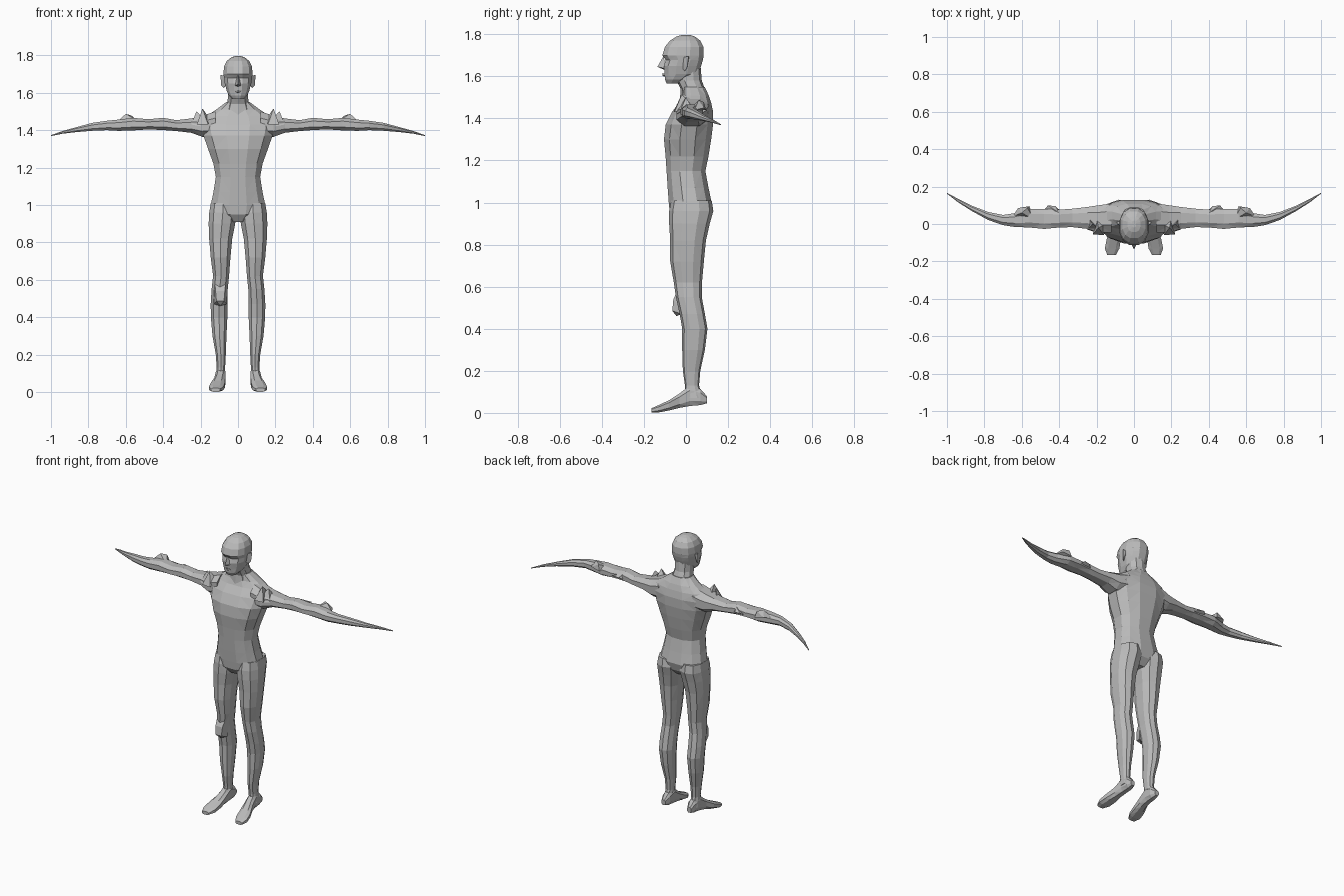
import bpy, bmesh, math
from mathutils import Vector, Matrix

grey = bpy.data.materials.new("plain_grey")
grey.diffuse_color = (0.5, 0.5, 0.5, 1)


def finish(name, bm, mirror=False):
    bmesh.ops.recalc_face_normals(bm, faces=bm.faces)
    bmesh.ops.triangulate(bm, faces=bm.faces)
    me = bpy.data.meshes.new(name)
    bm.to_mesh(me)
    bm.free()
    me.materials.append(grey)
    ob = bpy.data.objects.new(name, me)
    bpy.context.collection.objects.link(ob)
    if mirror:
        ob.modifiers.new("mirror", 'MIRROR').use_mirror_merge = False
    return ob


def loft(name, axis, rings, n=10, power=0.85, mirror=False):
    """Skin rings of (position, a_min, a_max, b_min, b_max) along an axis."""
    bm = bmesh.new()
    loops = []
    for p, a0, a1, b0, b1 in rings:
        loop = []
        for i in range(n):
            t = 2 * math.pi * (i + 0.5) / n
            c, s = math.cos(t), math.sin(t)
            c = math.copysign(abs(c) ** power, c)
            s = math.copysign(abs(s) ** power, s)
            a = (a0 + a1) / 2 + (a1 - a0) / 2 * c
            b = (b0 + b1) / 2 + (b1 - b0) / 2 * s
            co = {'x': (p, a, b), 'y': (a, p, b), 'z': (a, b, p)}[axis]
            loop.append(bm.verts.new(co))
        loops.append(loop)
    for l0, l1 in zip(loops, loops[1:]):
        for i in range(n):
            j = (i + 1) % n
            bm.faces.new((l0[i], l0[j], l1[j], l1[i]))
    bm.faces.new(loops[0])
    bm.faces.new(loops[-1])
    return finish(name, bm, mirror)


def hull(name, points, mirror=False):
    """Small faceted lump around a few points."""
    bm = bmesh.new()
    for p in points:
        bm.verts.new(p)
    bmesh.ops.convex_hull(bm, input=bm.verts)
    return finish(name, bm, mirror)


def upright(rows):
    return [(z, -w, w, y0, y1) for z, w, y0, y1 in rows]


# Torso with sloping shoulders
loft("torso", 'z', upright([
    (0.91, 0.06, -0.05, 0.07), (0.95, 0.13, -0.08, 0.11),
    (1.00, 0.15, -0.085, 0.125), (1.07, 0.135, -0.09, 0.11),
    (1.15, 0.122, -0.095, 0.095), (1.22, 0.135, -0.10, 0.11),
    (1.30, 0.165, -0.108, 0.123), (1.37, 0.19, -0.10, 0.132),
    (1.43, 0.20, -0.07, 0.132), (1.475, 0.175, -0.035, 0.122),
    (1.51, 0.12, -0.02, 0.11), (1.55, 0.065, -0.02, 0.09)]), n=12)

# Neck
loft("neck", 'z', upright([
    (1.48, 0.085, -0.03, 0.115), (1.54, 0.062, -0.025, 0.09),
    (1.58, 0.055, -0.045, 0.075), (1.64, 0.055, -0.05, 0.07)]), n=10)

# Head, with sunken eye line and chin
loft("head", 'z', upright([
    (1.565, 0.03, -0.092, -0.03), (1.585, 0.05, -0.102, 0.015),
    (1.61, 0.062, -0.104, 0.06), (1.65, 0.073, -0.108, 0.075),
    (1.678, 0.077, -0.099, 0.083), (1.70, 0.08, -0.115, 0.087),
    (1.74, 0.077, -0.103, 0.086), (1.77, 0.062, -0.078, 0.07),
    (1.79, 0.035, -0.045, 0.042), (1.797, 0.012, -0.018, 0.018)]), n=12)

# Facial features
hull("nose", [(0, -0.105, 1.70), (0.018, -0.10, 1.638), (-0.018, -0.10, 1.638),
              (0, -0.136, 1.645), (0, -0.105, 1.632)])
hull("lips", [(-0.026, -0.096, 1.61), (0.026, -0.096, 1.61), (0, -0.113, 1.616),
              (0, -0.111, 1.602), (0, -0.09, 1.595)])
hull("ear", [(0.068, -0.02, 1.69), (0.068, -0.015, 1.635), (0.094, 0.012, 1.695),
             (0.09, 0.005, 1.64), (0.07, 0.015, 1.69), (0.076, -0.005, 1.625)], True)

# Arms tapering to swept-back blade hands
loft("arm", 'x', [
    (0.12, -0.05, 0.115, 1.36, 1.505), (0.19, -0.05, 0.105, 1.36, 1.48),
    (0.25, -0.03, 0.095, 1.383, 1.465), (0.33, -0.02, 0.085, 1.393, 1.455),
    (0.40, -0.022, 0.08, 1.398, 1.468), (0.48, -0.03, 0.085, 1.402, 1.46),
    (0.56, -0.022, 0.085, 1.396, 1.468), (0.64, -0.018, 0.06, 1.394, 1.458),
    (0.70, -0.008, 0.05, 1.398, 1.452), (0.78, 0.02, 0.066, 1.395, 1.44),
    (0.87, 0.07, 0.10, 1.388, 1.415), (0.94, 0.115, 0.135, 1.38, 1.395),
    (1.00, 0.162, 0.167, 1.368, 1.373)], n=8, mirror=True)

# Raised lumps on shoulder, elbow and forearm
hull("shoulder_spike", [(0.16, -0.06, 1.43), (0.22, -0.055, 1.43), (0.20, 0.03, 1.46),
                        (0.19, -0.02, 1.515), (0.15, 0.0, 1.46)], True)
hull("shoulder_ridge", [(0.20, -0.045, 1.42), (0.25, -0.03, 1.43), (0.24, 0.03, 1.45),
                        (0.205, -0.01, 1.485), (0.222, 0.0, 1.50)], True)
hull("elbow", [(0.37, 0.05, 1.41), (0.50, 0.05, 1.41), (0.42, 0.095, 1.435),
               (0.46, 0.10, 1.44), (0.40, 0.06, 1.46)], True)
hull("forearm_lump", [(0.53, 0.02, 1.445), (0.65, 0.04, 1.44), (0.57, 0.085, 1.478),
                      (0.60, 0.06, 1.487), (0.62, 0.085, 1.45), (0.56, 0.095, 1.44)], True)

# Legs with knee and calf
loft("leg", 'z', [
    (0.07, 0.068, 0.122, -0.005, 0.08), (0.13, 0.068, 0.115, -0.005, 0.062),
    (0.20, 0.064, 0.12, -0.015, 0.068), (0.30, 0.06, 0.138, -0.018, 0.09),
    (0.40, 0.055, 0.147, -0.018, 0.102), (0.47, 0.055, 0.148, -0.03, 0.09),
    (0.55, 0.053, 0.143, -0.048, 0.075), (0.62, 0.046, 0.135, -0.058, 0.076),
    (0.72, 0.038, 0.148, -0.075, 0.085), (0.82, 0.028, 0.157, -0.075, 0.095),
    (0.90, 0.012, 0.16, -0.08, 0.113), (0.96, 0.005, 0.157, -0.08, 0.13),
    (1.01, 0.015, 0.148, -0.07, 0.122)], n=10, mirror=True)

# Kneecap bulge on one leg
hull("kneecap", [(-0.065, -0.03, 0.60), (-0.125, -0.03, 0.60), (-0.07, -0.06, 0.54),
                 (-0.12, -0.06, 0.54), (-0.075, -0.065, 0.485), (-0.115, -0.065, 0.485),
                 (-0.06, -0.02, 0.47), (-0.13, -0.02, 0.47), (-0.095, -0.045, 0.46)])

# Feet, wedge shaped and turned slightly outward
loft("foot", 'y', [
    (0.10, 0.078, 0.108, 0.045, 0.08), (0.07, 0.064, 0.118, 0.035, 0.115),
    (0.02, 0.064, 0.12, 0.03, 0.135), (-0.03, 0.066, 0.128, 0.022, 0.095),
    (-0.08, 0.068, 0.148, 0.01, 0.062), (-0.13, 0.075, 0.158, 0.001, 0.038),
    (-0.165, 0.095, 0.145, 0.0, 0.022)], n=8, power=0.75, mirror=True)
